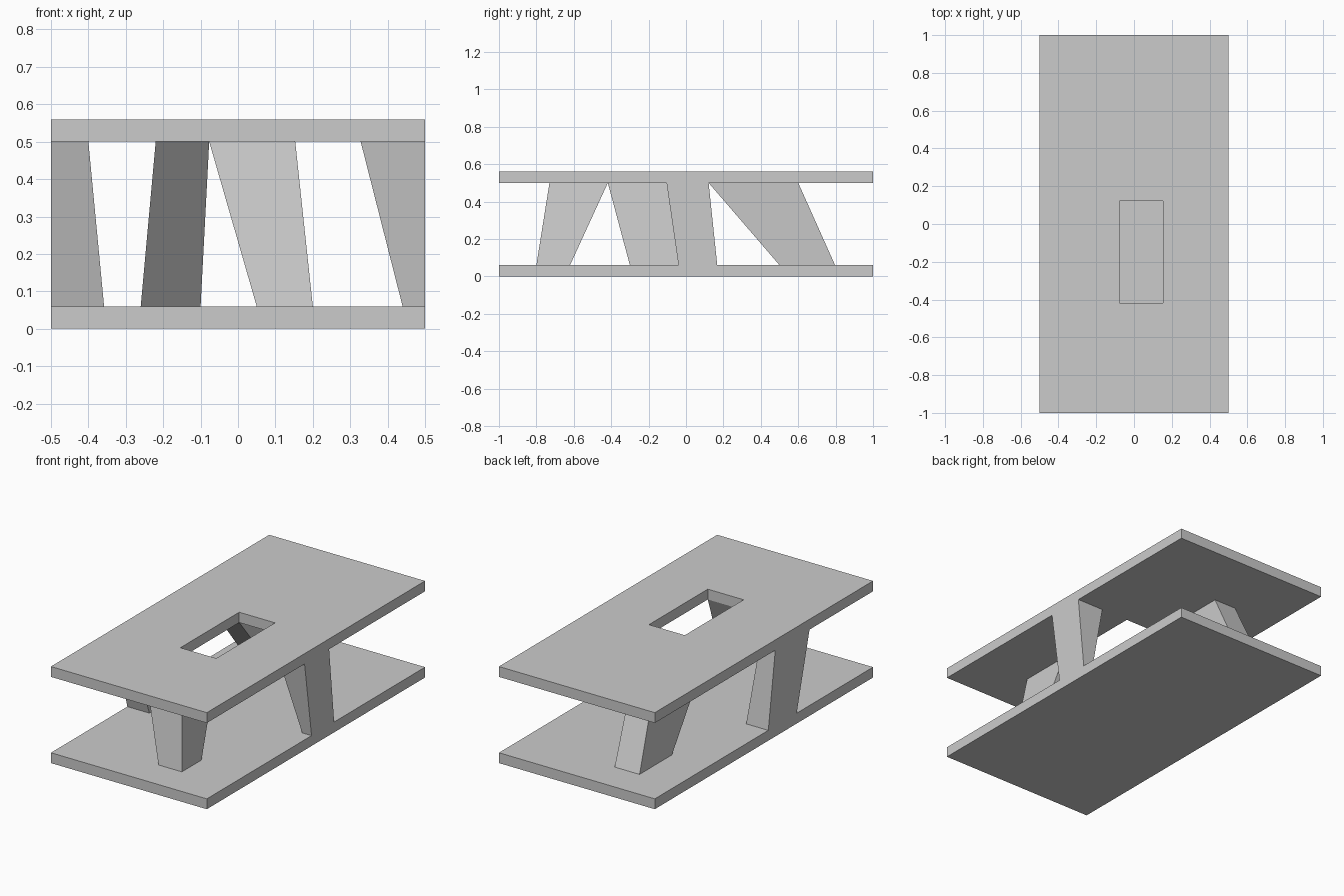
import bpy, bmesh

if "Cube" in bpy.data.objects:
    bpy.data.objects.remove(bpy.data.objects["Cube"])

Z0, Z1, Z2, Z3 = 0.0, 0.06, 0.5, 0.56


def block(name, bottom, top, z_low, z_high):
    """Six-sided block between two rectangles (x0, x1, y0, y1)."""
    bm = bmesh.new()
    rings = []
    for (x0, x1, y0, y1), z in ((bottom, z_low), (top, z_high)):
        rings.append([bm.verts.new((x, y, z)) for x, y in
                      ((x0, y0), (x1, y0), (x1, y1), (x0, y1))])
    low, high = rings
    bm.faces.new(low[::-1])
    bm.faces.new(high)
    for i in range(4):
        j = (i + 1) % 4
        bm.faces.new((low[i], low[j], high[j], high[i]))
    mesh = bpy.data.meshes.new(name)
    bm.to_mesh(mesh)
    bm.free()
    obj = bpy.data.objects.new(name, mesh)
    bpy.context.collection.objects.link(obj)
    return obj


def combine(target, other, operation):
    """Apply a boolean and discard the operand."""
    mod = target.modifiers.new(operation.title(), 'BOOLEAN')
    mod.operation = operation
    mod.solver = 'EXACT'
    mod.object = other
    bpy.context.view_layer.objects.active = target
    bpy.ops.object.modifier_apply(modifier=mod.name)
    bpy.data.objects.remove(other)


# Floor and roof slabs
plate = (-0.5, 0.5, -1.0, 1.0)
pavilion = block("slab_pavilion", plate, plate, Z0, Z1)
roof = block("roof_slab", plate, plate, Z2, Z3)

# Rectangular opening in the roof
opening = (-0.077, 0.153, -0.418, 0.121)
combine(roof, block("opening_cutter", opening, opening, Z2 - 0.1, Z3 + 0.1), 'DIFFERENCE')
combine(pavilion, roof, 'UNION')

# Slanted piers: bottom rectangle, top rectangle
piers = {
    "front_pier": ((0.05, 0.20, -0.80, -0.62), (-0.077, 0.153, -0.73, -0.418)),
    "back_pier": ((-0.26, -0.10, 0.50, 0.797), (-0.22, -0.077, 0.121, 0.60)),
    "left_pier": ((-0.5, -0.358, -0.30, -0.04), (-0.5, -0.40, -0.418, -0.104)),
    "right_pier": ((0.44, 0.5, -0.04, 0.167), (0.328, 0.5, -0.104, 0.121)),
}
for name, (bottom, top) in piers.items():
    combine(pavilion, block(name, bottom, top, Z1, Z2), 'UNION')
